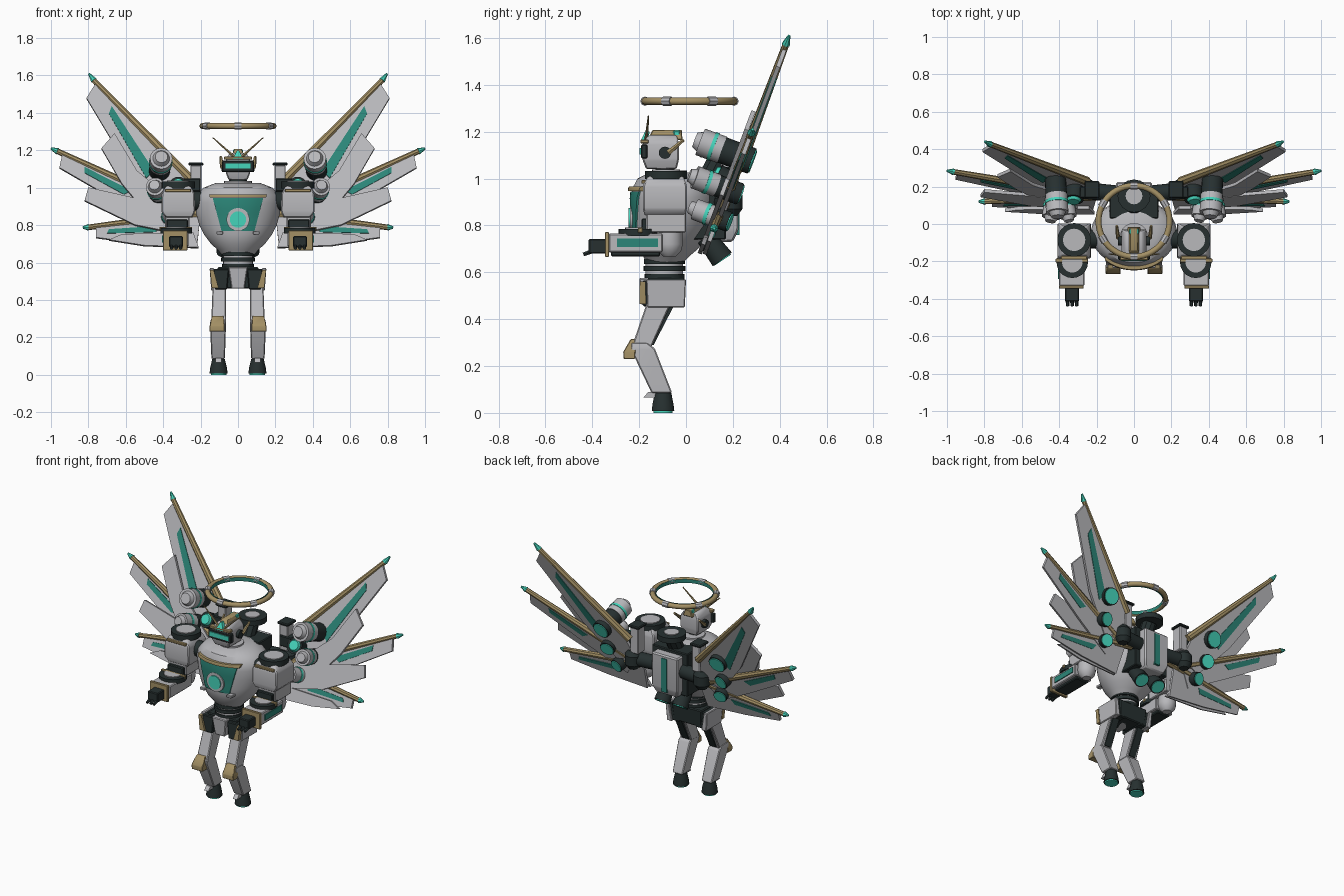
import bpy, bmesh, math
from mathutils import Vector

cube = bpy.data.objects.get("Cube")
if cube:
    bpy.data.objects.remove(cube)


def material(name, *rgb):
    m = bpy.data.materials.new(name)
    m.use_nodes = True
    m.diffuse_color = (*rgb, 1)
    m.node_tree.nodes["Principled BSDF"].inputs["Base Color"].default_value = (*rgb, 1)
    return m


GRAY = material("light gray", .48, .48, .5)
DARK = material("dark slate", .02, .03, .03)
GOLD = material("dull gold", .37, .28, .13)
TEAL = material("deep teal", .025, .24, .19)
GLOW = material("bright teal", .06, .66, .5)


def finish(name, bm, mat, bevel=0):
    bmesh.ops.recalc_face_normals(bm, faces=bm.faces)
    if bevel:
        bmesh.ops.bevel(bm, geom=bm.edges[:], offset=bevel, segments=1, affect='EDGES')
    for f in bm.faces:
        f.smooth = True
    for e in bm.edges:
        e.smooth = len(e.link_faces) == 2 and e.calc_face_angle(0) < .55
    me = bpy.data.meshes.new(name)
    bm.to_mesh(me)
    bm.free()
    me.materials.append(mat)
    ob = bpy.data.objects.new(name, me)
    bpy.context.collection.objects.link(ob)
    return ob


def rings(name, mat, loops, bevel=0):
    """Skin a stack of equal point loops and cap both ends."""
    bm = bmesh.new()
    vs = [[bm.verts.new(p) for p in loop] for loop in loops]
    n = len(vs[0])
    for a, b in zip(vs, vs[1:]):
        for i in range(n):
            bm.faces.new((a[i], a[(i + 1) % n], b[(i + 1) % n], b[i]))
    bm.faces.new(vs[0])
    bm.faces.new(vs[-1])
    return finish(name, bm, mat, bevel)


def loft(name, mat, sections, n=4, bevel=0):
    """Horizontal sections (x, y, z, half width, half depth); n = 4 gives boxes."""
    k = math.sqrt(2) if n == 4 else 1
    turns = [2 * math.pi * (i + .5) / n for i in range(n)]
    return rings(name, mat, [[(x + k * rx * math.cos(t), y + k * ry * math.sin(t), z)
                              for t in turns] for x, y, z, rx, ry in sections], bevel)


def box(name, mat, x, y, z, bevel=.005):
    """Box from (min, max) pairs."""
    c, h = (x[0] + x[1]) / 2, abs(x[1] - x[0]) / 2
    d, e = (y[0] + y[1]) / 2, (y[1] - y[0]) / 2
    return loft(name, mat, [(c, d, z[0], h, e), (c, d, z[1], h, e)], bevel=bevel)


def tube(name, mat, a, b, r1, r2=None, n=20):
    a, b = Vector(a), Vector(b)
    q = (b - a).to_track_quat('Z', 'Y')
    r2 = r1 if r2 is None else r2
    return rings(name, mat, [[p + q @ Vector((r * math.cos(t), r * math.sin(t), 0))
                              for t in (2 * math.pi * i / n for i in range(n))]
                             for p, r in ((a, r1), (b, r2))])


# Chest, rounded bowl
CHEST = [(.64, .085), (.67, .112), (.7, .145), (.75, .183), (.80, .208), (.86, .225),
         (.92, .23), (.96, .222), (1.0, .185), (1.025, .12)]


def chest_section(z):
    for (z0, r0), (z1, r1) in zip(CHEST, CHEST[1:]):
        if z <= z1:
            r = r0 + (z - z0) / (z1 - z0) * (r1 - r0)
            return -.09 + .04 * min(1, (z - .64) / .2), r, min(r * .9, .05 + r * .58)


loft("chest", GRAY, [(0, chest_section(z)[0], z, r, chest_section(z)[2]) for z, r in CHEST], 32)


def chest_patch(name, mat, z0, z1, w0, w1, lift):
    bm = bmesh.new()
    grid = []
    for j in range(7):
        t = j / 6
        z, w = z0 + t * (z1 - z0), w0 + t * (w1 - w0)
        cy, rx, ry = chest_section(z)
        grid.append([bm.verts.new((w * u / 5, cy - lift - ry * math.sqrt(1 - (w * u / 5 / rx) ** 2), z))
                     for u in range(-5, 6)])
    for a, b in zip(grid, grid[1:]):
        for i in range(10):
            bm.faces.new((a[i], a[i + 1], b[i + 1], b[i]))
    back = bmesh.ops.extrude_face_region(bm, geom=bm.faces[:])
    bmesh.ops.translate(bm, vec=(0, lift + .01, 0),
                        verts=[v for v in back["geom"] if isinstance(v, bmesh.types.BMVert)])
    return finish(name, bm, mat)


chest_patch("chest_panel", TEAL, .768, .945, .088, .135, .007)
chest_patch("chest_bar", GOLD, .947, .965, .15, .155, .018)
tube("lamp_ring", GRAY, (0, -.17, .83), (0, -.24, .83), .062)
tube("lamp_lens", GLOW, (0, -.2, .83), (0, -.246, .83), .044)

# Waist and pelvis
for mat, z, r in [(DARK, .57, .085), (GRAY, .59, .08), (DARK, .605, .09),
                  (GRAY, .625, .08), (DARK, .635, .088)]:
    tube("waist_ring", mat, (0, -.092, z), (0, -.092, z + .022), r, n=24)
loft("pelvis", DARK, [(0, -.085, .46, .1, .07), (0, -.085, .575, .11, .08)], bevel=.006)
loft("pelvis_front", GRAY, [(0, -.13, .46, .035, .06), (0, -.13, .575, .052, .07)], bevel=.005)

# Head
loft("neck", DARK, [(0, -.09, 1.0, .045, .045), (0, -.09, 1.06, .04, .04)], 16)
tube("collar", GRAY, (0, -.07, 1.015), (0, -.07, 1.035), .075)
loft("head", GRAY, [(0, -.105, 1.04, .05, .065), (0, -.108, 1.08, .066, .078),
                    (0, -.108, 1.15, .066, .078), (0, -.1, 1.185, .045, .06)], bevel=.006)
box("visor_frame", DARK, (-.085, .085), (-.192, -.165), (1.085, 1.145))
box("visor", GLOW, (-.068, .068), (-.198, -.185), (1.102, 1.13), 0)
box("brow", GOLD, (-.075, .075), (-.194, -.16), (1.15, 1.166), .003)
loft("head_crest", GOLD, [(0, -.09, 1.165, .036, .075), (0, -.08, 1.208, .018, .062)], bevel=.004)
loft("brow_gem", GLOW, [(0, -.18, 1.155, .028, .016), (0, -.165, 1.2, .005, .01)])
box("crest_gem", GLOW, (-.027, .027), (-.055, -.025), (1.18, 1.206))

# Halo with glowing inner band and clamps
bpy.ops.mesh.primitive_torus_add(major_radius=.19, minor_radius=.016, major_segments=48,
                                 minor_segments=10, location=(0, .015, 1.33))
halo = bpy.context.object
halo.name = "halo"
halo.data.materials.append(GOLD)
bpy.ops.object.shade_smooth()
bpy.ops.mesh.primitive_cylinder_add(vertices=48, radius=.172, depth=.024, end_fill_type='NOTHING',
                                    location=(0, .015, 1.33))
bpy.context.object.name = "halo_glow"
bpy.context.object.data.materials.append(TEAL)
for i in range(6):
    a = math.pi * (i / 3 + 1 / 6)
    c, d = Vector((.19 * math.cos(a), .015 + .19 * math.sin(a), 1.33)), Vector((-math.sin(a), math.cos(a), 0))
    tube("halo_clamp", GRAY, c - d * .02, c + d * .02, .02, n=8)

# Backpack, mast and lower boosters
box("backpack_core", DARK, (-.13, .13), (.03, .17), (.74, 1.02))
loft("backpack", GRAY, [(0, .13, .73, .075, .07), (0, .14, .78, .095, .085), (0, .14, 1.0, .095, .085)], bevel=.008)
box("backpack_stripe", TEAL, (-.02, .02), (.2, .229), (.76, .98), 0)
tube("mast", DARK, (0, .08, .97), (0, .15, 1.1), .048, n=10)
tube("mast_disc", DARK, (0, .15, 1.09), (0, .15, 1.125), .088, n=16)
tube("mast_cap", GRAY, (0, .15, 1.12), (0, .15, 1.13), .045, n=16)


def wing_point(x, z, off=0):
    """Point on the raked wing plane, lifted forward by off."""
    return Vector((x, .09 + .374 * (z - .69) - .937 * off, z + .35 * off))


def plate(name, mat, side, pts, off, thick):
    return rings(name, mat, [[wing_point(side * x, z, off + d) for x, z in pts]
                             for d in (-thick / 2, thick / 2)])


# Blades carry spars and inlays on both faces; feathers overlap them in front
BLADES = {
    "upper_blade": (-.008, [(.28, 1.07), (.76, 1.56), (.81, 1.48), (.57, 1.08), (.38, .86), (.24, .92)]),
    "upper_feather": (.024, [(.54, 1.08), (.66, 1.28), (.73, 1.2), (.62, 1.01), (.42, .77), (.28, .86), (.42, .98)]),
    "middle_blade": (0, [(.26, .87), (.94, 1.175), (.955, 1.105), (.6, .9), (.34, .76)]),
    "middle_feather": (.026, [(.36, .89), (.8, .99), (.82, .92), (.55, .79), (.3, .74)]),
    "lower_blade": (.006, [(.2, .86), (.76, .785), (.76, .73), (.5, .695), (.22, .675)]),
    "lower_feather": (.026, [(.24, .75), (.62, .74), (.69, .71), (.5, .68), (.21, .67)]),
}
INLAYS = [(-.008, [(.675, 1.435), (.69, 1.395), (.49, 1.05), (.45, 1.09)]),
          (0, [(.82, 1.107), (.82, 1.075), (.61, .96), (.57, .98)]),
          (.006, [(.69, .772), (.7, .75), (.44, .757), (.42, .79)])]
SPARS = [((.25, 1.045), (.77, 1.575), (.797, 1.612), -.006), ((.22, .855), (.965, 1.195), (1, 1.21), 0),
         ((.15, .868), (.8, .786), (.83, .785), .006)]
THRUSTERS = [(.42, .41, 1.09, .2, .06), (.42, .445, .95, .17, .05), (.37, .35, .83, .12, .046)]

for s, tag in ((1, "left_"), (-1, "right_")):
    def X(a, b):
        return tuple(sorted((s * a, s * b)))

    # Wings
    for name, (off, pts) in BLADES.items():
        plate(tag + name, GRAY, s, pts, off, .018)
    for off, pts in INLAYS:
        plate(tag + "wing_inlay", TEAL, s, pts, off, .026)
    for a, b, c, off in SPARS:
        A, B, C = (wing_point(s * x, z, off) for x, z in (a, b, c))
        tube(tag + "wing_spar", GOLD, A, B, .024, .015, 8)
        tube(tag + "spar_tip", GLOW, B, C, .018, .006, 8)
    for back, nose, z, front, r in THRUSTERS:
        def at(d):
            return wing_point(s * (back + (nose - back) * d / front), z, d)
        tube(tag + "thruster_nozzle", DARK, at(-.045), at(front - .1), r * .95)
        tube(tag + "thruster_glow", GLOW, at(-.05), at(-.04), r * .84)
        tube(tag + "thruster_body", GRAY, at(front - .11), at(front - .01), r)
        tube(tag + "thruster_ring", GLOW, at(front - .075), at(front - .06), r + .003)
        tube(tag + "thruster_cap", GRAY, at(front - .01), at(front + .015), r * .75, r * .55)
    tube(tag + "root_lens_mount", DARK, (s * .315, .19, .98), (s * .32, .13, 1.015), .05)
    tube(tag + "root_lens", GLOW, (s * .32, .14, 1.01), (s * .322, .118, 1.023), .044, .03)
    tube(tag + "wing_hinge", DARK, (s * .08, .16, .9), (s * .27, .18, .9), .045)
    loft(tag + "wing_hub", DARK, [(s * .25, .19, z, r, r) for z, r in ((.84, .03), (.87, .052), (.93, .052), (.96, .03))], 12)
    box(tag + "wing_root", DARK, X(.2, .29), (.14, .2), (.98, 1.05))
    box(tag + "back_post", GRAY, X(.195, .255), (.15, .22), (.95, 1.12))
    box(tag + "back_post_cap", DARK, X(.185, .265), (.14, .23), (1.118, 1.135))
    tube(tag + "booster", DARK, (s * .065, .085, .75), (s * .065, .155, .655), .042, .05)
    tube(tag + "booster_glow", GLOW, (s * .065, .153, .658), (s * .065, .157, .652), .042)

    # Head side parts
    tube(tag + "ear", DARK, (s * .06, -.09, 1.11), (s * .085, -.09, 1.11), .026)
    tube(tag + "ear_fin", GOLD, (s * .085, -.075, 1.11), (s * .092, -.01, 1.165), .012, .007, 6)
    tube(tag + "antenna", GOLD, (s * .02, -.17, 1.165), (s * .135, -.16, 1.268), .008, .003, 6)
    box(tag + "chest_light", GRAY, X(.08, .115), (-.235, -.15), (.75, .767), .003)

    # Shoulder and arm
    tube(tag + "shoulder_axle", DARK, (s * .17, -.08, .93), (s * .26, -.08, .93), .05)
    loft(tag + "shoulder", GRAY, [(s * .315, -.09, .84, .07, .085), (s * .32, -.09, .87, .09, .094),
                                  (s * .32, -.09, .97, .088, .094), (s * .32, -.087, 1.01, .064, .075)], bevel=.006)
    tube(tag + "shoulder_disc", DARK, (s * .32, -.085, .997), (s * .32, -.085, 1.032), .09)
    tube(tag + "shoulder_cap", GRAY, (s * .32, -.085, 1.03), (s * .32, -.085, 1.038), .06)
    box(tag + "shoulder_trim", GOLD, X(.25, .39), (-.19, -.17), (.978, .993), .003)
    box(tag + "upper_arm", GRAY, X(.26, .39), (-.17, .0), (.77, .86))
    box(tag + "elbow", DARK, X(.268, .382), (-.19, -.16), (.76, .83))
    loft(tag + "elbow_ball", GRAY, [(s * .33, -.07, z, r, r) for z, r in
                                    ((.668, .028), (.69, .05), (.72, .058), (.775, .055))], 16)
    box(tag + "forearm", GRAY, X(.265, .4), (-.33, -.1), (.685, .765))
    box(tag + "forearm_base", DARK, X(.285, .38), (-.32, -.11), (.668, .69))
    box(tag + "forearm_panel", TEAL, X(.38, .406), (-.295, -.12), (.708, .745), 0)
    tube(tag + "elbow_disc", DARK, (s * .33, -.205, .755), (s * .33, -.205, .784), .084)
    tube(tag + "elbow_cap", GRAY, (s * .33, -.205, .775), (s * .33, -.205, .79), .055)
    box(tag + "elbow_bar", GOLD, X(.245, .42), (-.205, -.185), (.768, .79), .003)
    box(tag + "cuff", GOLD, X(.27, .402), (-.346, -.328), (.665, .772), .003)
    box(tag + "hand", DARK, X(.295, .368), (-.415, -.34), (.68, .742))
    for i in range(3):
        x = s * (.307 + .024 * i)
        tube(tag + "finger", DARK, (x, -.4, .69), (x, -.438, .676), .011, .009, 6)

    # Hip and leg
    loft(tag + "hip_block", DARK, [(s * .09, -.1, .455, .032, .085), (s * .09, -.1, .565, .042, .085)], bevel=.005)
    loft(tag + "hip_plate", GRAY, [(s * .125, -.085, .45, .018, .08), (s * .14, -.085, .57, .012, .085)], bevel=.004)
    loft(tag + "hip_trim", GOLD, [(s * .122, -.185, .465, .018, .014), (s * .14, -.185, .56, .01, .012)])
    loft(tag + "thigh", GRAY, [(s * .103, -.19, .28, .04, .042), (s * .1, -.115, .47, .036, .052)], bevel=.005)
    loft(tag + "thigh_piston", DARK, [(s * .1, -.16, .29, .024, .022), (s * .1, -.075, .46, .024, .025)])
    loft(tag + "shin", GRAY, [(s * .106, -.103, .085, .036, .044),
                              (s * .107, -.185, .275, .043, .052), (s * .107, -.2, .3, .037, .035)], bevel=.005)
    loft(tag + "knee_plate", GOLD, [(s * .112, -.242, .23, .04, .024), (s * .112, -.242, .26, .04, .026),
                                    (s * .108, -.218, .315, .03, .018)], bevel=.003)
    loft(tag + "foot", DARK, [(s * .104, -.098, .008, .049, .049), (s * .104, -.098, .035, .046, .046),
                              (s * .104, -.098, .085, .034, .036)], 16)
    loft(tag + "foot_glow", GLOW, [(s * .104, -.098, z, .042, .042) for z in (0, .01)], 16)
    loft(tag + "ankle_spur", GRAY, [(s * .104, -.15, .066, .015, .032), (s * .104, -.14, .09, .015, .02)])
